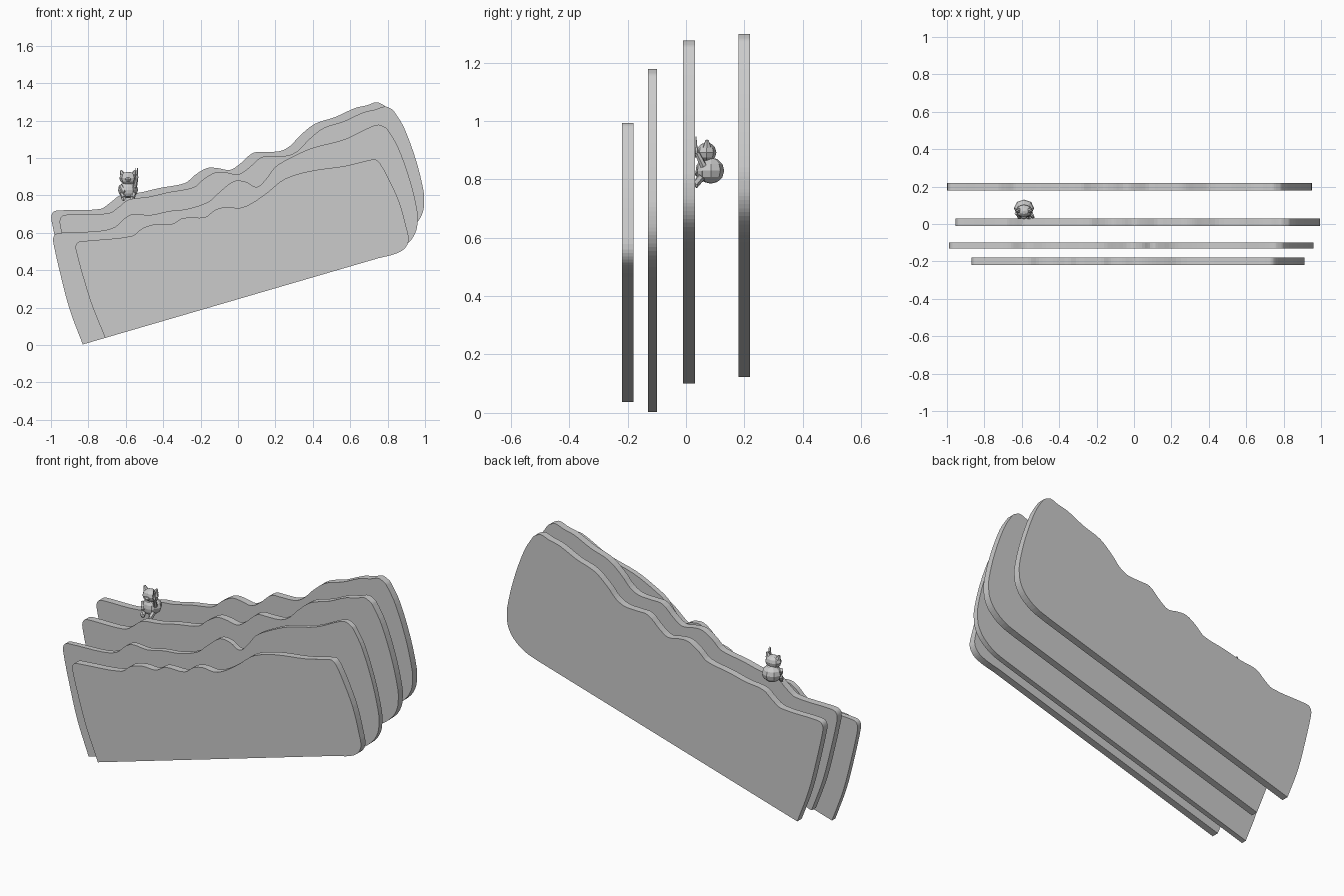
import bpy, bmesh
from mathutils import Vector, Matrix

if "Cube" in bpy.data.objects:
    bpy.data.objects.remove(bpy.data.objects["Cube"])

def smooth_path(pts, steps=4):
    """Rounded line through the points; both ends stay sharp."""
    p = [Vector(q) for q in pts]
    p = [p[0]] + p + [p[-1]]
    out = []
    for i in range(1, len(p) - 2):
        a, b, c, d = p[i - 1:i + 3]
        l = (c - b).length
        m0 = (c - a).normalized() * l
        m1 = (d - b).normalized() * l
        for s in range(steps):
            t = s / steps
            out.append(b * (2*t**3 - 3*t*t + 1) + m0 * (t**3 - 2*t*t + t)
                       + c * (3*t*t - 2*t**3) + m1 * (t**3 - t*t))
    out.append(p[-1])
    return out

def slab(name, pts, y0, y1, dx=0, dz=0):
    bm = bmesh.new()
    f = bm.faces.new([bm.verts.new((q.x + dx, y0, q.y + dz)) for q in smooth_path(pts)])
    r = bmesh.ops.extrude_face_region(bm, geom=[f])
    vs = [v for v in r['geom'] if isinstance(v, bmesh.types.BMVert)]
    bmesh.ops.translate(bm, verts=vs, vec=(0, y1 - y0, 0))
    bmesh.ops.recalc_face_normals(bm, faces=bm.faces)
    finish(name, bm)

def finish(name, bm):
    me = bpy.data.meshes.new(name)
    bm.to_mesh(me)
    bm.free()
    ob = bpy.data.objects.new(name, me)
    bpy.context.collection.objects.link(ob)
    return ob

def blob(name, loc, rad, seg=8, rings=6):
    bm = bmesh.new()
    bmesh.ops.create_uvsphere(bm, u_segments=seg, v_segments=rings, radius=1)
    bmesh.ops.transform(bm, matrix=Matrix.Translation(loc) @ Matrix.Diagonal((*rad, 1)), verts=bm.verts)
    return finish(name, bm)

def limb(name, a, b, r1, r2, seg=6):
    a, b = Vector(a), Vector(b)
    bm = bmesh.new()
    bmesh.ops.create_cone(bm, cap_ends=True, segments=seg, radius1=r1, radius2=r2, depth=(b - a).length)
    rot = (b - a).to_track_quat('Z', 'Y').to_matrix().to_4x4()
    bmesh.ops.transform(bm, matrix=Matrix.Translation((a + b) / 2) @ rot, verts=bm.verts)
    return finish(name, bm)

# Shared slab ends
left = [(-.83, .003), (-.90, .19), (-.95, .38), (-.984, .53), (-.988, .57), (-.975, .593), (-.945, .60)]
right = [(.70, 1.162), (.75, 1.178), (.785, 1.165), (.80, 1.152), (.855, 1.06), (.92, .88), (.958, .72),
         (.96, .66), (.952, .61), (.92, .555), (.85, .50), (.76, .467)]

# Ridge of the two rear slabs, and of the second slab
ridge_back = [(-.738, .727), (-.684, .76), (-.63, .80), (-.524, .815), (-.417, .84), (-.283, .866),
              (-.23, .909), (-.166, .946), (-.11, .946), (-.043, .936), (.01, .968), (.08, 1.027),
              (.144, 1.032), (.225, 1.037), (.278, 1.064), (.33, 1.118), (.41, 1.182), (.52, 1.219), (.626, 1.267)]
ridge_back = [(x + .01, z - .12) for x, z in ridge_back]
ridge_mid = [(-.738, .61), (-.658, .631), (-.604, .679), (-.56, .70), (-.47, .695), (-.364, .717),
             (-.273, .727), (-.16, .765), (-.096, .82), (-.02, .877), (.043, .872), (.10, .845),
             (.15, .888), (.20, .952), (.278, 1.0), (.396, 1.053), (.57, 1.10)]

# Front slab outline
front = [(-.71, .038), (-.78, .21), (-.83, .37), (-.865, .50), (-.868, .53), (-.855, .55), (-.82, .556),
         (-.567, .583), (-.508, .626), (-.433, .647), (-.353, .647), (-.294, .679), (-.176, .684),
         (-.123, .722), (-.064, .738), (.01, .733), (.075, .759), (.16, .818), (.25, .888), (.385, .93),
         (.57, .957), (.70, .988), (.735, .992), (.76, .97), (.80, .90), (.86, .77), (.90, .63),
         (.912, .56), (.89, .515), (.84, .487), (.75, .464)]

slab("front_ridge", front, -.22, -.18)
slab("second_ridge", left + ridge_mid + right, -.13, -.10)
slab("third_ridge", left + ridge_back + right, -.01, .03, .035, .097)
slab("back_ridge", left + ridge_back + right, .18, .22, -.01, .12)

# Small seated animal between the rear slabs
cx = -.588
blob("animal_body", (cx, .085, .83), (.054, .046, .045))
blob("animal_belly", (cx, .055, .828), (.040, .022, .038))
blob("animal_head", (cx, .07, .892), (.047, .034, .034))
blob("animal_muzzle", (cx, .038, .885), (.018, .014, .012), 6, 4)
for s, side in ((-1, "left"), (1, "right")):
    limb("ear_" + side, (cx + s * .030, .072, .912), (cx + s * .038, .072, .934), .015, .006)
    limb("leg_" + side, (cx + s * .030, .055, .81), (cx + s * .024, .036, .787), .013, .013)
    blob("foot_" + side, (cx + s * .024, .036, .783), (.013, .008, .013), 6, 4)
limb("lowered_arm", (cx - .040, .06, .85), (cx - .022, .036, .815), .012, .010)
limb("raised_arm", (cx + .036, .06, .845), (cx + .046, .038, .89), .012, .009)
blob("raised_hand", (cx + .047, .036, .898), (.010, .007, .014), 6, 4)
for dx in (-.007, .002):
    limb("finger", (cx + .048 + dx, .036, .905), (cx + .049 + dx, .034, .946), .004, .002, 5)
